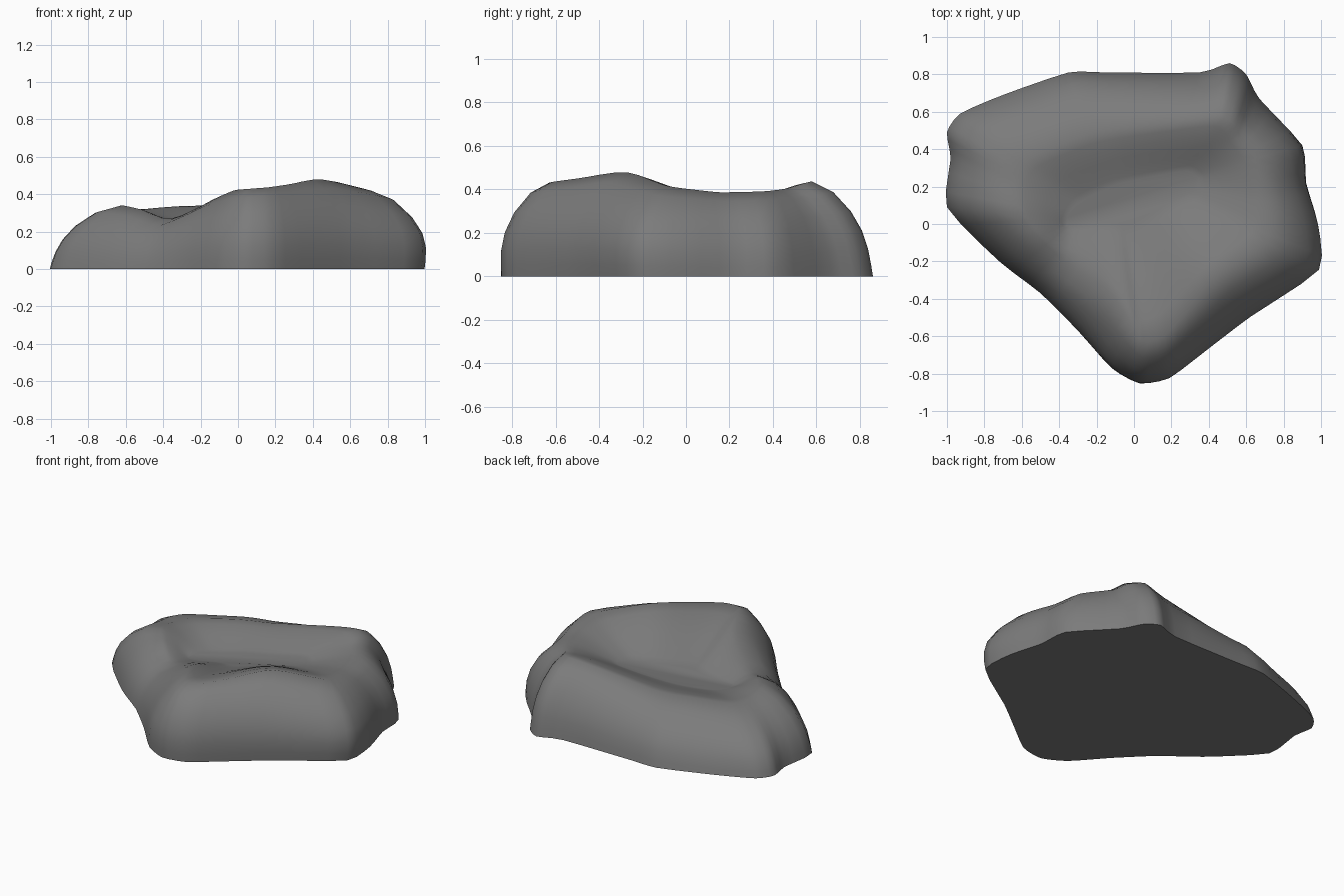
import bpy, bmesh, math
from mathutils import Vector, noise

cube = bpy.data.objects.get("Cube")
if cube:
    bpy.data.objects.remove(cube, do_unlink=True)

stone = bpy.data.materials.new("stone_grey")
stone.use_nodes = True
grey = (0.2, 0.2, 0.2, 1)
stone.diffuse_color = grey
bsdf = stone.node_tree.nodes["Principled BSDF"]
bsdf.inputs["Base Color"].default_value = grey
bsdf.inputs["Roughness"].default_value = 0.9

# Ground outline, counterclockwise from the front corner
BASE = [(.03, -.85), (.19, -.82), (.4, -.66), (.62, -.49), (.98, -.24), (.98, 0),
        (.92, .22), (.9, .42), (.67, .67), (.6, .8), (.51, .86), (.35, .81),
        (-.15, .81), (-.35, .81), (-.7, .69), (-.93, .59), (-1, .49), (-.98, .35),
        (-1, .09), (-.72, -.2), (-.5, -.37), (-.3, -.57), (-.12, -.77)]
# Crest line above each outline point
CREST = [(.05, -.63, .425), (.16, -.6, .435), (.3, -.45, .46), (.45, -.27, .48),
         (.71, -.1, .42), (.72, .03, .4), (.7, .16, .385), (.65, .35, .39),
         (.57, .46, .405), (.53, .54, .43), (.46, .58, .44), (.28, .56, .41),
         (-.1, .51, .35), (-.25, .48, .335), (-.48, .39, .32), (-.58, .34, .315),
         (-.62, .29, .315), (-.64, .2, .32), (-.62, .06, .34), (-.51, -.07, .32),
         (-.37, -.2, .26), (-.14, -.35, .37), (-.02, -.52, .42)]
# Flank profile: inward fraction, height fraction
FLANK = [(0, 0), (.03, .12), (.08, .28), (.18, .47), (.36, .68), (.65, .89), (1, 1)]
VALLEY = [Vector(p) for p in ((-.36, 0, .235), (-.15, .15, .24), (.1, .2, .27),
                              (.35, .24, .31))]
SUB = 3


def closed_spline(points):
    """Taut Hermite curve around a closed loop."""
    pts = [Vector(p) for p in points]
    out = []
    for i in range(len(pts)):
        a, b, c, d = (pts[(i + k) % len(pts)] for k in (-1, 0, 1, 2))
        m, n = (c - a) * .3, (d - b) * .3
        for s in range(SUB):
            t = s / SUB
            ease = t * t * (3 - 2 * t)
            out.append(b.lerp(c, ease) + m * t * (1 - t) ** 2 - n * t * t * (1 - t))
    return out


def valley_point(p):
    """Valley floor point, blended by closeness so neighbours stay smooth."""
    weights = [(v - p).to_2d().length ** -3 for v in VALLEY]
    total = sum((v * w for v, w in zip(VALLEY, weights)), Vector())
    return total / sum(weights)


base = closed_spline([(x, y, 0) for x, y in BASE])
crest = closed_spline(CREST)

# Rings climb the flank, bulging on the front and +x sides
rings = []
for inward, height in FLANK:
    ring = []
    for b, c in zip(base, crest):
        bulge = .15 * min(1, max(0, (b.x - b.y) * .8)) * math.sin(math.pi * height)
        p = b.lerp(c, inward - bulge)
        p.z = c.z * height
        ring.append(p)
    rings.append(ring)

# Rings sink over the crest into the valley
for t in (.15, .3, .45, .6, .75, .9):
    ring = []
    for c in crest:
        v = valley_point(c)
        p = c.lerp(v, t)
        p.z = c.z + (v.z - c.z) * (1 - math.cos(math.pi * t)) / 2
        ring.append(p)
    rings.append(ring)

# Gentle weathering above the ground
for ring in rings[2:]:
    for p in ring:
        p.z += .008 * noise.noise(p * 4)

bm = bmesh.new()
loops = [[bm.verts.new(p) for p in ring] for ring in rings]
count = len(base)
for low, high in zip(loops, loops[1:]):
    for i in range(count):
        j = (i + 1) % count
        bm.faces.new((low[i], low[j], high[j], high[i]))
bm.faces.new(list(reversed(loops[0])))
bm.faces.new(loops[-1])

# Soften the hollow behind the crest
inner = [v for loop in loops[len(FLANK):] for v in loop]
for _ in range(4):
    bmesh.ops.smooth_vert(bm, verts=inner, factor=.5,
                          use_axis_x=True, use_axis_y=True, use_axis_z=True)
bmesh.ops.recalc_face_normals(bm, faces=bm.faces)
mesh = bpy.data.meshes.new("rock")
bm.to_mesh(mesh)
bm.free()
mesh.materials.append(stone)
rock = bpy.data.objects.new("rock", mesh)
bpy.context.collection.objects.link(rock)
bpy.context.view_layer.objects.active = rock
rock.select_set(True)
bpy.ops.object.shade_smooth_by_angle(angle=math.radians(60))
